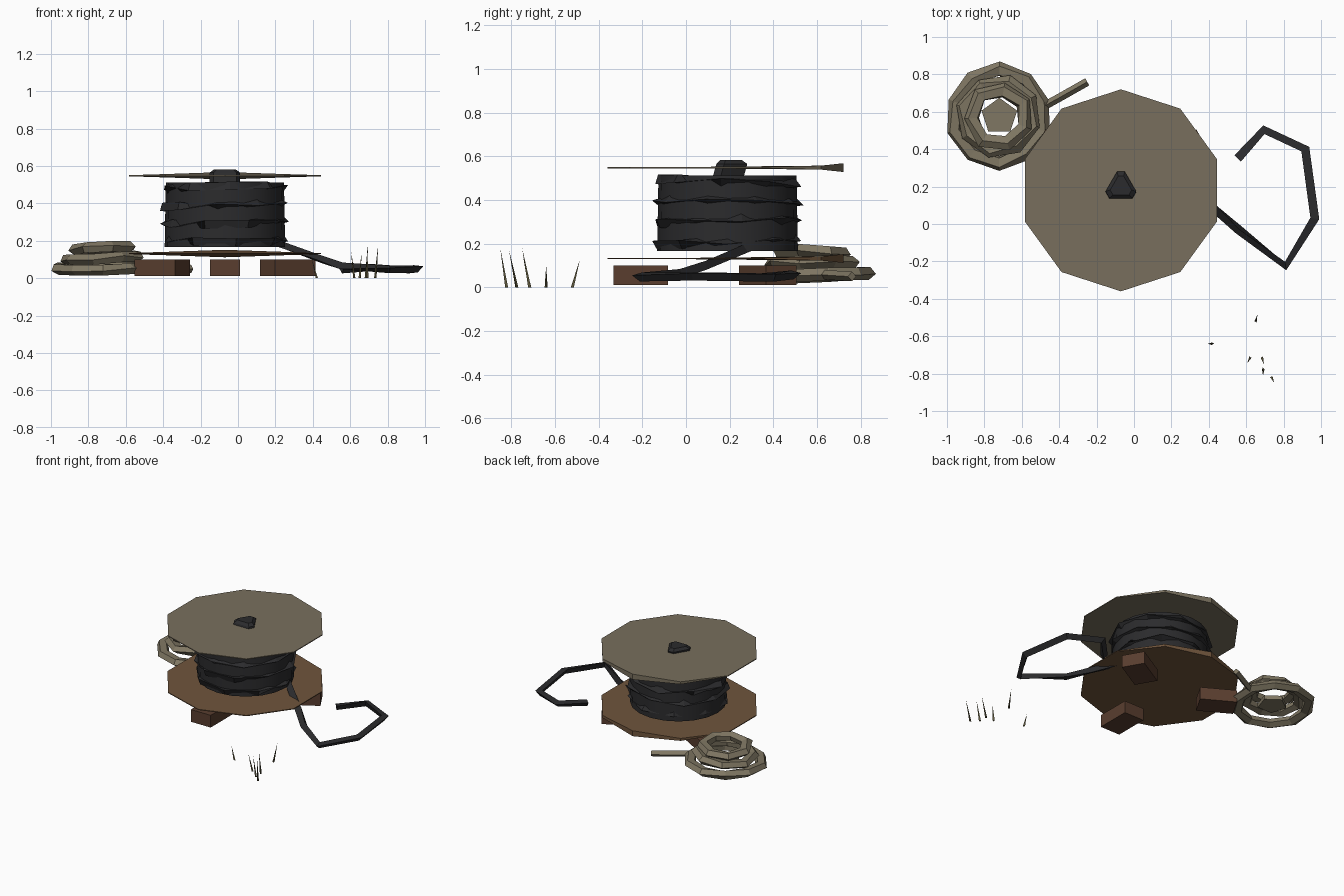
import bpy, bmesh, random
from math import sin, cos, pi, radians
from mathutils import Vector, Matrix

random.seed(4)
if "Cube" in bpy.data.objects:
    bpy.data.objects.remove(bpy.data.objects["Cube"])


def material(name, rgb):
    m = bpy.data.materials.new(name)
    m.use_nodes = True
    m.diffuse_color = (*rgb, 1)
    m.node_tree.nodes["Principled BSDF"].inputs["Base Color"].default_value = (*rgb, 1)
    return m


GREY_WOOD = material("weathered_wood", (0.19, 0.16, 0.11))
BROWN_WOOD = material("brown_wood", (0.16, 0.09, 0.045))
BLOCK_WOOD = material("dark_block_wood", (0.10, 0.048, 0.028))
RUBBER = material("black_cable", (0.024, 0.024, 0.026))
ROPE = material("rope", (0.215, 0.185, 0.125))
GRASS = material("dry_grass", (0.11, 0.095, 0.045))

CENTRE = Vector((-0.07, 0.18, 0))


def finish(name, bm, mat):
    bmesh.ops.recalc_face_normals(bm, faces=bm.faces)
    mesh = bpy.data.meshes.new(name)
    bm.to_mesh(mesh)
    bm.free()
    mesh.materials.append(mat)
    ob = bpy.data.objects.new(name, mesh)
    bpy.context.collection.objects.link(ob)
    return ob


def skin(bm, rings, closed):
    """Bridge successive vertex rings; cap the ends of an open run."""
    n = len(rings[0])
    pairs = list(zip(rings, rings[1:])) + ([(rings[-1], rings[0])] if closed else [])
    for a, b in pairs:
        for i in range(n):
            j = (i + 1) % n
            bm.faces.new((a[i], a[j], b[j], b[i]))
    if not closed:
        bm.faces.new(rings[0])
        bm.faces.new(rings[-1])


def tube(name, points, width, height, sides, mat, closed=False, twist=0.0):
    """Low-poly strand along a path, with an optionally irregular section."""
    bm = bmesh.new()
    pts = [Vector(p) for p in points]
    rings = []
    for i, p in enumerate(pts):
        prev = pts[i - 1] if closed or i else p
        nxt = pts[(i + 1) % len(pts)] if closed or i < len(pts) - 1 else p
        side = (nxt - prev).cross(Vector((0, 0, 1))).normalized()
        phase = random.uniform(-twist, twist)
        rings.append([bm.verts.new(p + side * width * cos(t) + Vector((0, 0, height * sin(t))))
                      for t in (2 * pi * k / sides + phase for k in range(sides))])
    skin(bm, rings, closed)
    return finish(name, bm, mat)


def loop_points(centre, radius, z, count, tilt=0.0, jitter=0.0, start=0.0):
    pts = []
    for i in range(count):
        a = 2 * pi * i / count + start
        r = radius + random.uniform(-jitter, jitter)
        pts.append((centre.x + r * cos(a), centre.y + r * sin(a), z + tilt * sin(a + start)))
    return pts


# Ten-sided flanges, thin except for the split rear corner
def flange(name, z, mat):
    bm = bmesh.new()
    rings = []
    for sign in (-1, 1):
        ring = []
        for i in range(10):
            a = radians(90 + 36 * i)
            half = {0: 0.02, 1: 0.009, 9: 0.009}.get(i, 0.003)
            ring.append(bm.verts.new(CENTRE + Vector((0.54 * cos(a), 0.54 * sin(a), z + sign * half))))
        rings.append(ring)
    skin(bm, rings, False)
    return finish(name, bm, mat)


flange("top_flange", 0.548, GREY_WOOD)
flange("bottom_flange", 0.132, BROWN_WOOD)

# Wound drum
bm = bmesh.new()
bmesh.ops.create_cone(bm, cap_ends=True, segments=20, radius1=0.322, radius2=0.316, depth=0.345,
                      matrix=Matrix.Translation(CENTRE + Vector((0, 0.01, 0.34))))
drum = finish("drum", bm, RUBBER)
for poly in drum.data.polygons:
    poly.use_smooth = abs(poly.normal.z) < 0.5

# Irregular cable wraps around the drum
for i in range(4):
    tube(f"cable_wrap_{i + 1}", loop_points(CENTRE + Vector((0, 0.01, 0)), 0.318, 0.21 + 0.09 * i, 9,
                                            tilt=0.012, jitter=0.012, start=0.9 * i),
         0.03, 0.026, 3, RUBBER, closed=True, twist=0.9)

# Axle end: a triangular stub with trimmed corners
bm = bmesh.new()
rings = []
for z, r, shift in ((0.50, 0.085, -0.01), (0.565, 0.085, 0.008), (0.582, 0.06, 0.008)):
    rings.append([bm.verts.new(CENTRE + Vector((r * cos(a), r * sin(a) + 0.01 + shift, z)))
                  for k in range(3) for a in (radians(90 + 120 * k - 14), radians(90 + 120 * k + 14))])
skin(bm, rings, False)
finish("axle_end", bm, RUBBER)

# Three radial support blocks
for i, deg in enumerate((-90, 30, 150)):
    bm = bmesh.new()
    place = (Matrix.Translation(CENTRE + Vector((0, 0, 0.056)))
             @ Matrix.Rotation(radians(deg), 4, "Z")
             @ Matrix.Translation((0.387, 0, 0)) @ Matrix.Diagonal((0.25, 0.16, 0.09, 1)))
    bmesh.ops.create_cube(bm, size=1, matrix=place)
    finish(f"support_block_{i + 1}", bm, BLOCK_WOOD)

# Loose cable end lying on the ground
tube("loose_cable", [(0.2, 0.29, 0.185), (0.44, 0.08, 0.1), (0.56, -0.03, 0.06), (0.81, -0.22, 0.05),
                     (0.965, 0.03, 0.055), (0.915, 0.40, 0.05), (0.695, 0.50, 0.06), (0.555, 0.35, 0.05)],
     0.028, 0.024, 3, RUBBER, twist=0.5)

# Stacked rope coil with a pentagonal core and a tail
COIL = Vector((-0.72, 0.575, 0))
for i, (radius, z, count) in enumerate(((0.245, 0.055, 10), (0.19, 0.108, 8), (0.148, 0.16, 7))):
    tube(f"rope_coil_{i + 1}", loop_points(COIL, radius, z, count, tilt=0.01, jitter=0.008, start=0.31 + i),
         0.042, 0.031, 5, ROPE, closed=True, twist=0.35)
bm = bmesh.new()
bmesh.ops.create_cone(bm, cap_ends=True, segments=5, radius1=0.1, radius2=0.1, depth=0.03,
                      matrix=Matrix.Translation(COIL + Vector((0, 0, 0.06))))
finish("rope_core", bm, ROPE)
tube("rope_tail", [(-0.5, 0.62, 0.06), (-0.4, 0.675, 0.055), (-0.25, 0.76, 0.05)],
     0.022, 0.022, 4, ROPE)

# Grass blades: narrow spikes from base to tip
blades = [((0.42, -0.64), (0.395, -0.64, 0.1)), ((0.652, -0.52), (0.66, -0.485, 0.13)),
          ((0.62, -0.715), (0.605, -0.745, 0.14)), ((0.685, -0.715), (0.695, -0.75, 0.18)),
          ((0.69, -0.775), (0.69, -0.81, 0.17)), ((0.735, -0.82), (0.75, -0.85, 0.18))]
for i, (base, tip) in enumerate(blades):
    bm = bmesh.new()
    foot = [bm.verts.new((base[0] + 0.008 * cos(a), base[1] + 0.008 * sin(a), 0))
            for a in (i, i + 2 * pi / 3, i + 4 * pi / 3)]
    top = bm.verts.new(tip)
    bm.faces.new(foot)
    for k in range(3):
        bm.faces.new((foot[k], foot[(k + 1) % 3], top))
    finish(f"grass_blade_{i + 1}", bm, GRASS)
